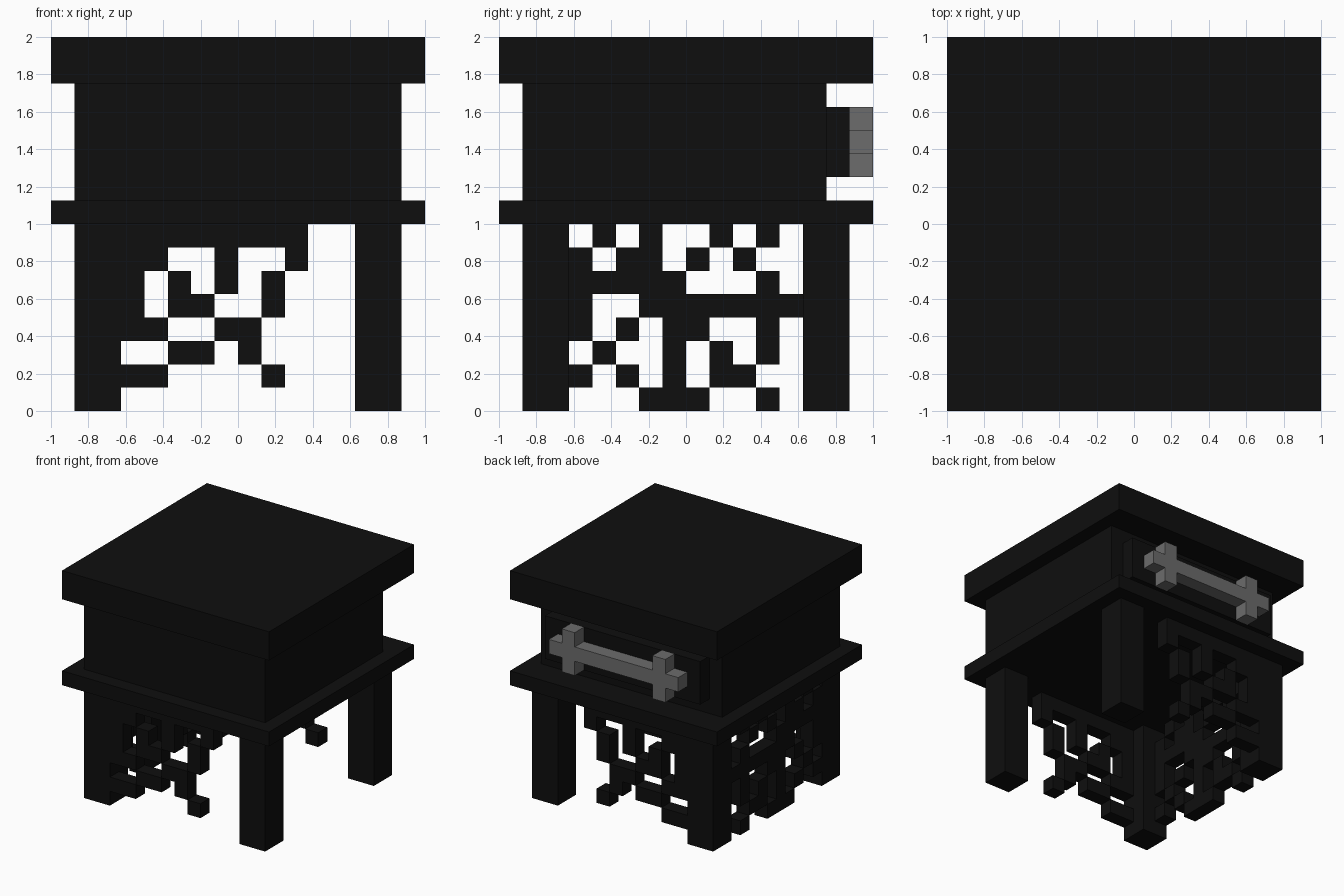
import bpy
import bmesh
from itertools import groupby
from mathutils import Matrix, Vector

U = 0.125  # edge of one block; all part sizes below are in blocks

cube = bpy.data.objects.get("Cube")
if cube:
    bpy.data.objects.remove(cube, do_unlink=True)


def make_material(name, value):
    mat = bpy.data.materials.new(name)
    mat.use_nodes = True
    color = (value, value, value, 1.0)
    mat.diffuse_color = color
    bsdf = mat.node_tree.nodes["Principled BSDF"]
    bsdf.inputs["Base Color"].default_value = color
    bsdf.inputs["Roughness"].default_value = 1.0
    return mat


BLACK = make_material("soot black", 0.0045)
GREY = make_material("bone grey", 0.15)


def build(name, boxes, mat):
    """One object from boxes given as (low corner, high corner) in blocks."""
    bm = bmesh.new()
    for low, high in boxes:
        low, high = Vector(low) * U, Vector(high) * U
        place = Matrix.Translation((low + high) / 2) @ Matrix.Diagonal((*(high - low), 1))
        bmesh.ops.create_cube(bm, size=1, matrix=place)
    mesh = bpy.data.meshes.new(name)
    bm.to_mesh(mesh)
    bm.free()
    mesh.materials.append(mat)
    obj = bpy.data.objects.new(name, mesh)
    bpy.context.collection.objects.link(obj)
    return obj


def lattice(rows, to_box):
    """Boxes for each horizontal run of filled cells, top row first."""
    boxes = []
    for i, row in enumerate(rows):
        start = -5
        for cell, run in groupby(row):
            end = start + len(list(run))
            if cell == "#":
                boxes.append(to_box(start, end, 7 - i))
            start = end
    return boxes


# Cabinet: lid, body, recessed back panel, floor slab
build("lid", [((-8, -8, 14), (8, 8, 16))], BLACK)
build("body", [((-7, -7, 9), (7, 6, 14))], BLACK)
build("back_panel", [((-6, 6, 10), (6, 7, 13))], BLACK)
build("floor_slab", [((-8, -8, 8), (8, 8, 9))], BLACK)

# Legs
for side, x in (("right", -7), ("left", 5)):
    for end, y in (("front", -7), ("back", 5)):
        build(f"{end}_{side}_leg", [((x, y, 0), (x + 2, y + 2, 8))], BLACK)

# Ragged webbing, the same on the front and back
front_rows = [
    "########..",
    "##..#..#..",
    "#.#.#.#...",
    "#.##..#...",
    "##..##....",
    "..##.#....",
    "##....#...",
    "..........",
]
for name, y in (("front_webbing", -7), ("back_webbing", 6)):
    build(name, lattice(front_rows, lambda a, b, z: ((a, y, z), (b, y + 1, z + 1))), BLACK)

# Webbing between the right legs
side_rows = [
    ".#.#..#.#.",
    "#.##.#.#..",
    "#####...#.",
    "#..#######",
    "#.#.##..#.",
    ".#..#.#.#.",
    "#.#.#.##..",
    "...###..#.",
]
build("right_webbing", lattice(side_rows, lambda a, b, z: ((-7, a, z), (-6, b, z + 1))), BLACK)

# Bone on the back: a shaft crossed near both ends
bone = [((-5, 7, 11), (5, 8, 12))]
for x in (-4, 3):
    for z in (10, 12):
        bone.append(((x, 7, z), (x + 1, 8, z + 1)))
build("bone", bone, GREY)
